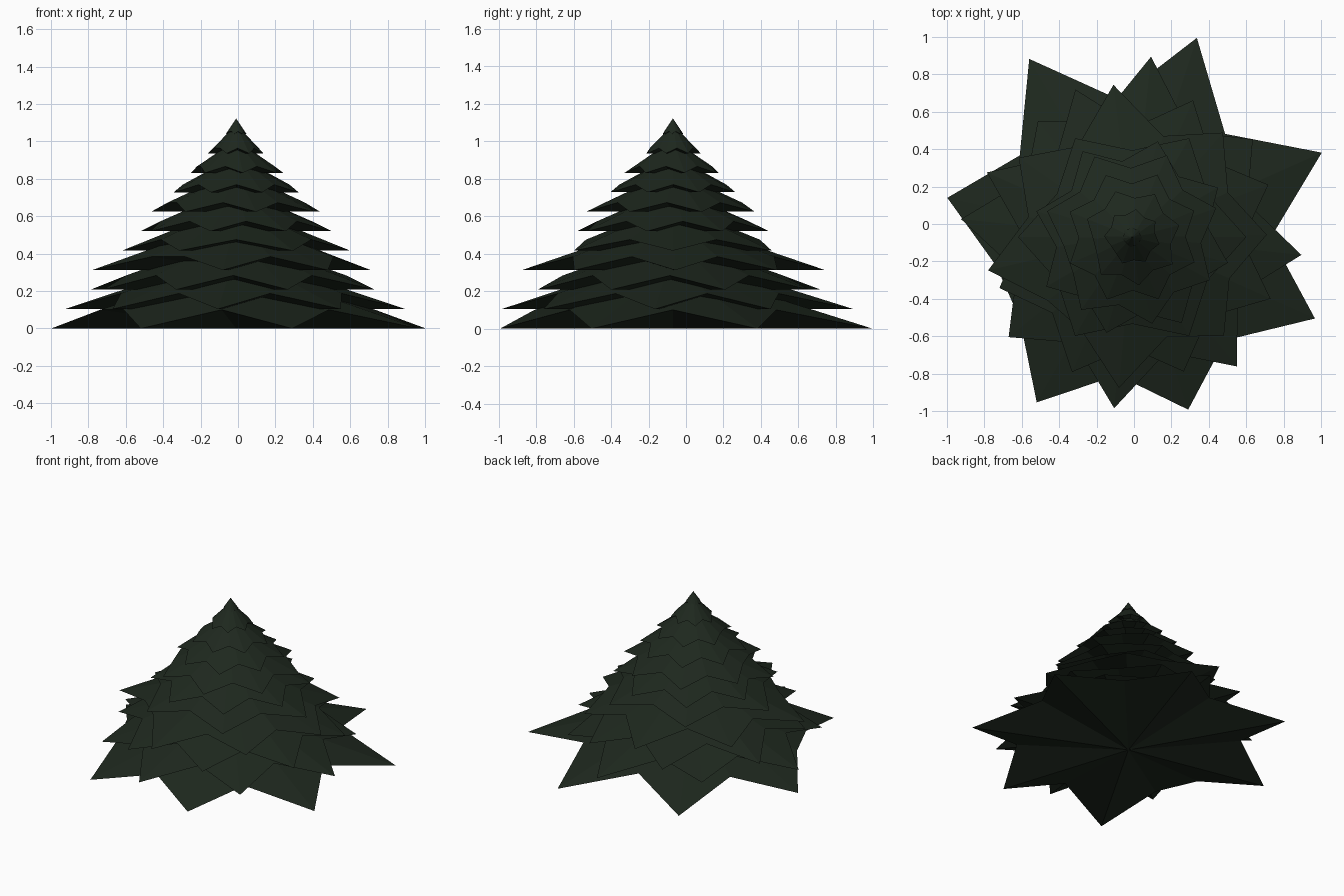
import bpy
import bmesh
from math import cos, sin, radians, tau

cube = bpy.data.objects.get("Cube")
if cube:
    bpy.data.objects.remove(cube, do_unlink=True)

# Dark needle colour
needles = bpy.data.materials.new("dark_pine_green")
needles.use_nodes = True
GREEN = (0.013, 0.021, 0.013, 1)
needles.diffuse_color = GREEN
needles.node_tree.nodes["Principled BSDF"].inputs["Base Color"].default_value = GREEN

TRUNK_X, TRUNK_Y = -0.01, -0.07   # axis the tiers share
STEP = 0.104                      # height between tiers


def branch_tier(name, base_z, segments, start, tip_radii):
    """Closed star cone: tips on the base level, notches slid up the slope."""
    mean = sum(tip_radii) / len(tip_radii)
    height = min(0.125 + 0.2 * mean, 1.5 * mean)
    notch = 0.84 - 0.13 * mean    # wide tiers are cut deeper
    bm = bmesh.new()
    apex = bm.verts.new((TRUNK_X, TRUNK_Y, base_z + height))
    centre = bm.verts.new((TRUNK_X, TRUNK_Y, base_z))
    rim = []
    for i in range(segments):
        angle = radians(start) + tau * i / segments
        is_tip = i % 2 == 0 and i < segments - 1
        r = tip_radii[(i // 2) % len(tip_radii)] if is_tip else mean * notch
        z = base_z if is_tip else base_z + height * (1 - notch)
        rim.append(bm.verts.new((TRUNK_X + r * cos(angle), TRUNK_Y + r * sin(angle), z)))
    for a, b in zip(rim, rim[1:] + rim[:1]):
        bm.faces.new((a, b, apex))
        bm.faces.new((b, a, centre))
    bm.normal_update()
    mesh = bpy.data.meshes.new(name)
    bm.to_mesh(mesh)
    bm.free()
    mesh.materials.append(needles)
    obj = bpy.data.objects.new(name, mesh)
    bpy.context.collection.objects.link(obj)


# Tiers from the ground up: segments, first tip angle, tip radii
tiers = [
    (15, -120, (1.02, 0.97, 1.07, 1.11, 1.12, 1.10, 1.01)),
    (16, -96, (0.92, 0.89, 0.91, 0.83, 0.97, 0.80, 0.92, 0.85)),
    (16, -114, (0.79, 0.77, 0.81, 0.78, 0.80, 0.845, 0.85, 0.76)),
    (15, -95, (0.81, 0.72, 0.72, 0.74, 0.82, 0.74, 0.79)),
    (12, -120, (0.61,)),
    (16, -105, (0.53,)),
    (15, -125, (0.475,)),
    (16, -112, (0.36,)),
    (15, -130, (0.26,)),
    (15, -110, (0.15,)),
    (15, -100, (0.055,)),
]
for level, (segments, start, radii) in enumerate(tiers):
    branch_tier(f"branch_tier_{level + 1}", level * STEP, segments, start, radii)
